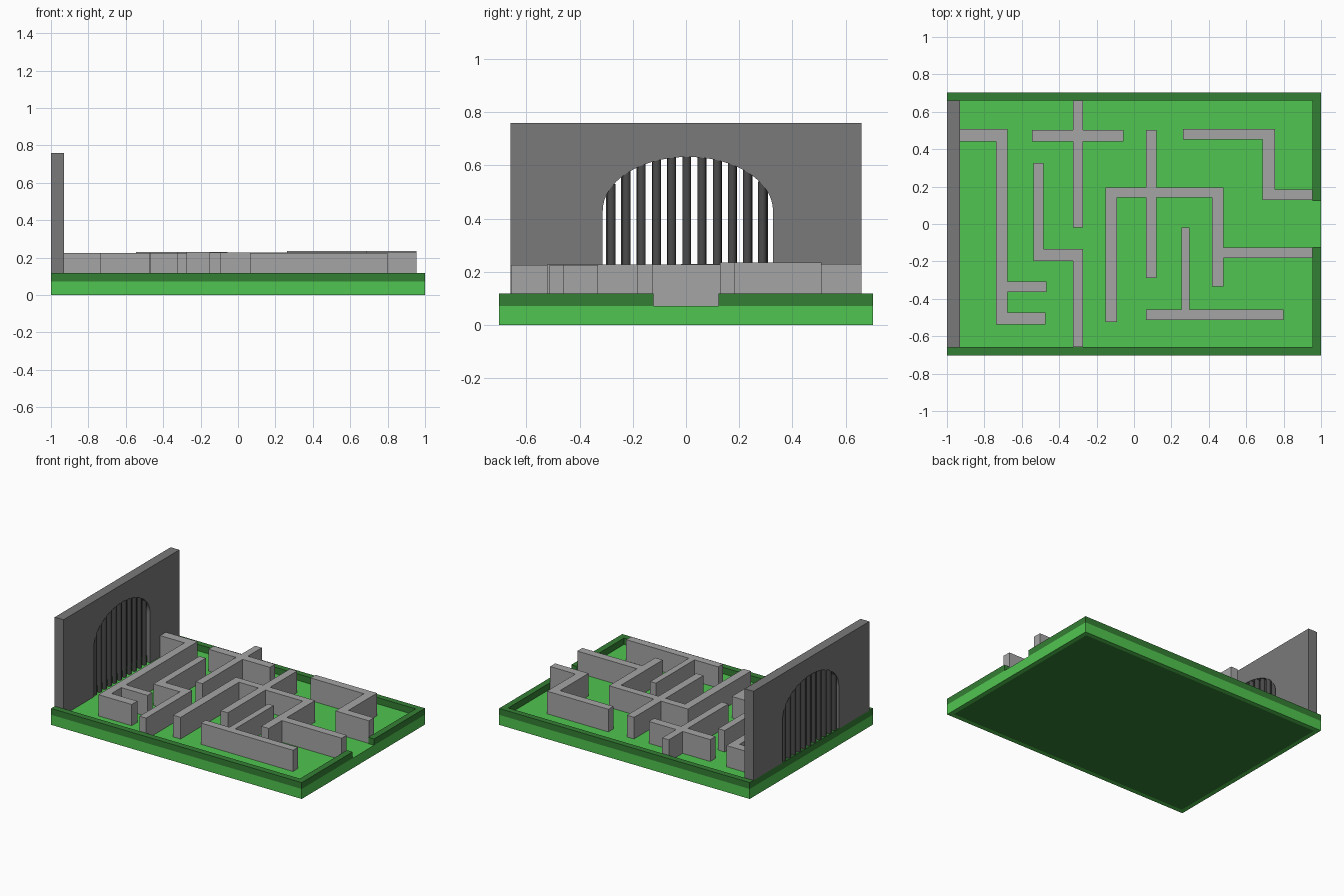
import bpy, bmesh, math

if "Cube" in bpy.data.objects:
    bpy.data.objects.remove(bpy.data.objects["Cube"])

FLOOR, RIM_TOP = 0.072, 0.118


def material(name, srgb):
    m = bpy.data.materials.new(name)
    lin = [((c / 255 + 0.055) / 1.055) ** 2.4 for c in srgb]
    m.diffuse_color = (*lin, 1)
    m.use_nodes = True
    m.node_tree.nodes["Principled BSDF"].inputs["Base Color"].default_value = m.diffuse_color
    return m


grass = material("light green", (80, 197, 80))
hedge = material("dark green", (52, 127, 52))
stone = material("light grey", (165, 165, 165))
slate = material("mid grey", (122, 122, 122))
iron = material("dark grey", (75, 75, 75))


def finish(bm, name, mat):
    bmesh.ops.recalc_face_normals(bm, faces=bm.faces)
    me = bpy.data.meshes.new(name)
    bm.to_mesh(me)
    bm.free()
    me.materials.append(mat)
    ob = bpy.data.objects.new(name, me)
    bpy.context.collection.objects.link(ob)
    return ob


def extrude(bm, vec):
    geo = bmesh.ops.extrude_face_region(bm, geom=bm.faces[:])["geom"]
    verts = [g for g in geo if isinstance(g, bmesh.types.BMVert)]
    bmesh.ops.translate(bm, verts=verts, vec=vec)


def plan(name, rects, z0, z1, mat):
    """Merge plan rectangles (x0, x1, y0, y1) into one outline and raise it."""
    bm = bmesh.new()
    xs = sorted({v for r in rects for v in r[:2]})
    ys = sorted({v for r in rects for v in r[2:]})
    for xa, xb in zip(xs, xs[1:]):
        for ya, yb in zip(ys, ys[1:]):
            cx, cy = (xa + xb) / 2, (ya + yb) / 2
            if any(r[0] < cx < r[1] and r[2] < cy < r[3] for r in rects):
                bm.faces.new([bm.verts.new((x, y, z0)) for x, y in
                              ((xa, ya), (xb, ya), (xb, yb), (xa, yb))])
    bmesh.ops.remove_doubles(bm, verts=bm.verts, dist=1e-5)
    bmesh.ops.dissolve_limit(bm, angle_limit=0.01, verts=bm.verts, edges=bm.edges)
    extrude(bm, (0, 0, z1 - z0))
    return finish(bm, name, mat)


def maze(name, rects, top):
    dx, dy = 0.003, -0.003
    plan(name, [(a + dx, b + dx, c + dy, d + dy) for a, b, c, d in rects],
         FLOOR, top, stone)


# Base slab with a dark panel inset in its underside
base = plan("base", [(-1, 1, -0.702, 0.702)], 0, FLOOR, grass)
base.data.materials.append(hedge)
bm = bmesh.new()
bm.from_mesh(base.data)
under = [f for f in bm.faces if f.normal.z < -0.9]
bmesh.ops.inset_region(bm, faces=under, thickness=0.045)
for f in under:
    f.material_index = 1
bm.to_mesh(base.data)
bm.free()

# Raised border with the entrance gap on the right
plan("border", [(-1, 1, -0.702, -0.658), (-1, 1, 0.66, 0.702),
                (-1, -0.955, -0.702, 0.702),
                (0.955, 1, -0.702, -0.122), (0.955, 1, 0.122, 0.702)],
     FLOOR, RIM_TOP, hedge)

# Maze walls
maze("corner_wall", [(-0.933, -0.68, 0.445, 0.51), (-0.74, -0.68, -0.535, 0.51),
                     (-0.74, -0.47, -0.36, -0.305), (-0.74, -0.475, -0.535, -0.47)], 0.225)
maze("cross_wall", [(-0.548, -0.058, 0.445, 0.505), (-0.328, -0.275, -0.015, 0.663)], 0.23)
maze("step_wall", [(-0.54, -0.488, -0.195, 0.33), (-0.54, -0.275, -0.195, -0.13),
                   (-0.328, -0.275, -0.655, -0.13)], 0.226)
maze("centre_wall", [(-0.155, 0.475, 0.145, 0.198), (-0.155, -0.095, -0.52, 0.198),
                     (0.06, 0.117, -0.285, 0.505), (0.415, 0.475, -0.33, 0.198),
                     (0.415, 0.952, -0.18, -0.122)], 0.228)
maze("hook_wall", [(0.26, 0.75, 0.455, 0.512), (0.685, 0.75, 0.13, 0.512),
                   (0.685, 0.952, 0.13, 0.188)], 0.235)
maze("tee_wall", [(0.06, 0.795, -0.51, -0.455), (0.25, 0.295, -0.51, -0.015)], 0.225)

# Tall gate wall with an arched opening
CY, HALF, SPRING, RISE = 0.007, 0.32, 0.43, 0.202
outline = [(-0.66, RIM_TOP), (-0.66, 0.76), (0.66, 0.76), (0.66, RIM_TOP),
           (CY + HALF, RIM_TOP)]
for i in range(33):
    a = math.pi * i / 32
    outline.append((CY + HALF * math.cos(a), SPRING + RISE * math.sin(a)))
outline.append((CY - HALF, RIM_TOP))
bm = bmesh.new()
bm.faces.new([bm.verts.new((-1, y, z)) for y, z in outline])
extrude(bm, (0.07, 0, 0))
finish(bm, "gate_wall", slate)

# Feet of the gate wall either side of the opening
plan("gate_foot_front", [(-0.955, -0.93, -0.658, CY - HALF)], FLOOR, RIM_TOP, slate)
plan("gate_foot_back", [(-0.955, -0.93, CY + HALF, 0.66)], FLOOR, RIM_TOP, slate)

# Two rows of round bars filling the arch
for row, x, step in (("outer", -0.981, 0.0577), ("inner", -0.949, 0.0568)):
    for i in range(-5, 6):
        y = step * i + 0.003
        top = SPRING + RISE * math.sqrt(1 - ((y - CY) / HALF) ** 2) + 0.012
        bpy.ops.mesh.primitive_cylinder_add(
            vertices=20, radius=0.016, depth=top - FLOOR,
            location=(x, y, (top + FLOOR) / 2))
        bar = bpy.context.object
        bar.name = f"{row}_bar_{i + 6}"
        bar.data.materials.append(iron)
        bpy.ops.object.shade_smooth_by_angle()
